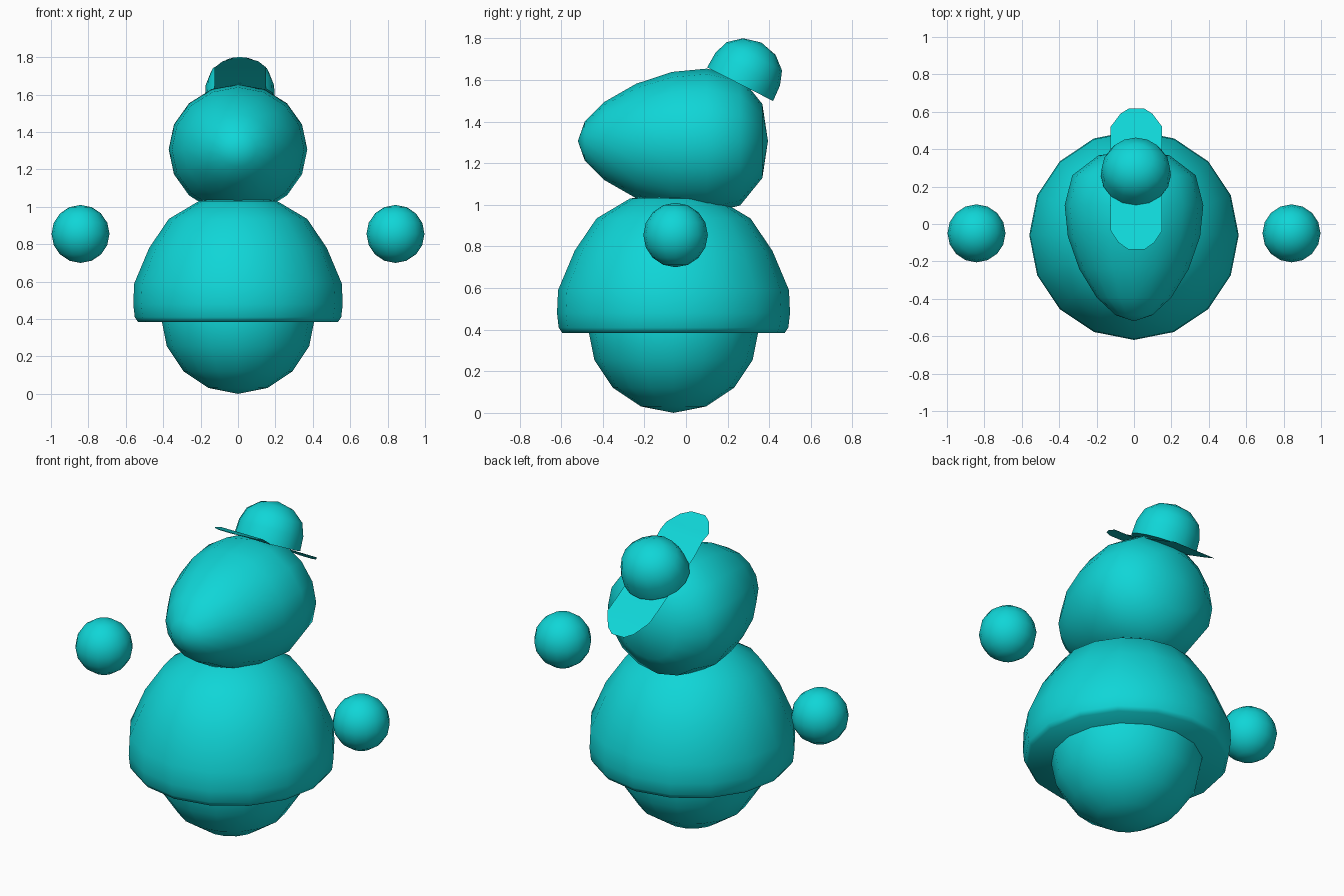
import bpy, bmesh, math
from mathutils import Matrix, Vector

if "Cube" in bpy.data.objects:
    bpy.data.objects.remove(bpy.data.objects["Cube"])

teal = bpy.data.materials.new("teal")
teal.diffuse_color = (0.005, 0.67, 0.68, 1)
teal.use_nodes = True
teal.node_tree.nodes["Principled BSDF"].inputs["Base Color"].default_value = teal.diffuse_color


def finish(name, bm, angle=60):
    bmesh.ops.recalc_face_normals(bm, faces=bm.faces)
    me = bpy.data.meshes.new(name)
    bm.to_mesh(me)
    bm.free()
    me.materials.append(teal)
    ob = bpy.data.objects.new(name, me)
    bpy.context.collection.objects.link(ob)
    bpy.ops.object.select_all(action='DESELECT')
    ob.select_set(True)
    bpy.context.view_layer.objects.active = ob
    bpy.ops.object.shade_smooth_by_angle(angle=math.radians(angle))
    return ob


def lathe(name, profile, matrix, segments=16):
    """Revolve (radius, height) points around local z; zero radius makes a pole."""
    bm = bmesh.new()
    rings = []
    for r, h in profile:
        n = 1 if r == 0 else segments
        rings.append([bm.verts.new(matrix @ Vector((
            r * math.cos(2 * math.pi * i / segments),
            r * math.sin(2 * math.pi * i / segments), h))) for i in range(n)])
    for a, b in zip(rings, rings[1:]):
        for i in range(segments):
            j = (i + 1) % segments
            quad = [a[i % len(a)], a[j % len(a)], b[j % len(b)], b[i % len(b)]]
            bm.faces.new(list(dict.fromkeys(quad)))
    return finish(name, bm)


def ball(r):
    pts = [(r * math.sin(math.pi * k / 8), -r * math.cos(math.pi * k / 8)) for k in range(9)]
    pts[0], pts[-1] = (0, -r), (0, r)
    return pts


# Lower body
lathe("lower_body", ball(0.412), Matrix.Translation((0, -0.06, 0.412)))

# Bell-shaped coat with flat underside
coat = [(0, 0.385), (0.535, 0.385), (0.552, 0.41), (0.56, 0.48), (0.555, 0.59),
        (0.475, 0.78), (0.37, 0.935), (0.21, 1.03), (0, 1.065)]
lathe("coat", coat, Matrix.Translation((0, -0.06, 0)))

# Egg-shaped head lying along y, pointed end to the front
head = [(0, -0.52), (0.093, -0.487), (0.188, -0.392), (0.275, -0.24), (0.332, -0.067),
        (0.348, 0.1), (0.31, 0.26), (0.178, 0.367), (0, 0.394)]
lathe("head", head, Matrix.Translation((0, 0, 1.307)) @ Matrix.Diagonal((1.065, 1, 1, 1))
      @ Matrix.Rotation(-math.pi / 2, 4, 'X'))

# Floating hands
for side, label in ((-1, "left"), (1, "right")):
    lathe(label + "_hand", ball(0.155), Matrix.Translation((side * 0.842, -0.05, 0.855)))

# Cap dome, tilted back
dome = [(0, 0), (0.178, 0), (0.174, 0.08), (0.15, 0.15), (0.088, 0.203), (0, 0.225)]
lathe("cap_dome", dome, Matrix.Translation((0.01, 0.26, 1.58))
      @ Matrix.Rotation(math.radians(-27), 4, 'X') @ Matrix.Diagonal((1.05, 1, 1, 1)))

# Thin cap brim: stations of (y, z, half width)
brim = [(-0.135, 1.792, 0.045), (-0.1, 1.778, 0.095), (-0.035, 1.745, 0.138), (0.02, 1.725, 0.138),
        (0.1, 1.662, 0.138), (0.33, 1.53, 0.138), (0.42, 1.48, 0.138), (0.52, 1.428, 0.138),
        (0.59, 1.375, 0.085), (0.618, 1.355, 0.04)]
bm = bmesh.new()
rows = [[bm.verts.new((0.013 + s * w, y, z)) for s in (-1, 0, 1)] for y, z, w in brim]
for a, b in zip(rows, rows[1:]):
    for i in range(2):
        bm.faces.new((a[i], a[i + 1], b[i + 1], b[i]))
finish("cap_brim", bm)
